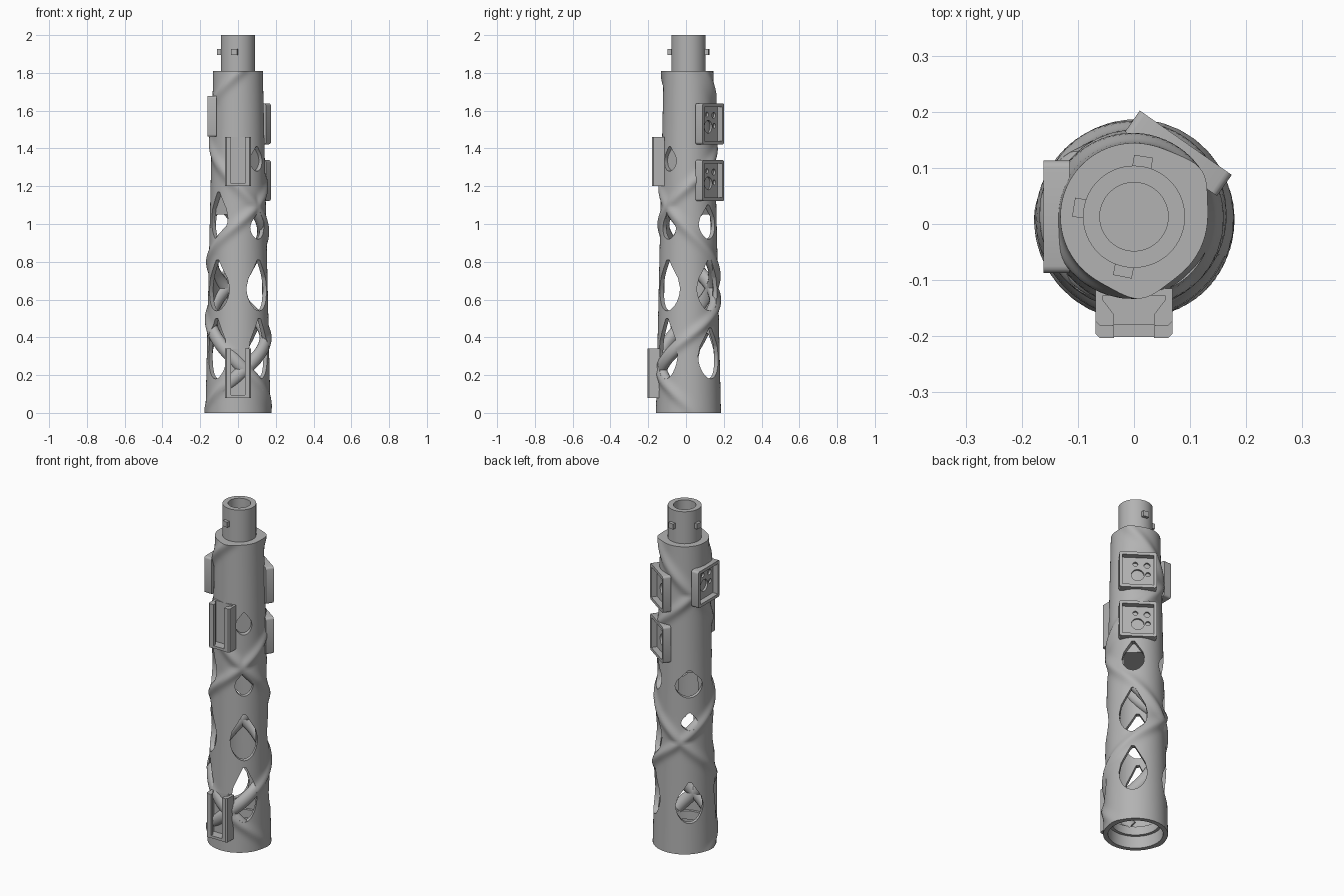
import bpy, bmesh, math
from mathutils import Matrix, Vector

if "Cube" in bpy.data.objects:
    bpy.data.objects.remove(bpy.data.objects["Cube"])

grey = bpy.data.materials.new("plain grey")
grey.use_nodes = True
grey.diffuse_color = (0.45, 0.45, 0.45, 1)
grey.node_tree.nodes["Principled BSDF"].inputs["Base Color"].default_value = (0.45, 0.45, 0.45, 1)

AXIS = Vector((0, 0.013, 0))
TOP, CEILING, WALL = 1.81, 1.05, 0.026


def finish(name, bm):
    """Turn a bmesh into a named, shaded object."""
    bmesh.ops.recalc_face_normals(bm, faces=bm.faces)
    mesh = bpy.data.meshes.new(name)
    bm.to_mesh(mesh)
    bm.free()
    mesh.materials.append(grey)
    ob = bpy.data.objects.new(name, mesh)
    bpy.context.collection.objects.link(ob)
    return ob


def shade(ob):
    bpy.ops.object.select_all(action="DESELECT")
    ob.select_set(True)
    bpy.context.view_layer.objects.active = ob
    bpy.ops.object.shade_smooth_by_angle(angle=math.radians(35))


def cut(ob, cutter):
    """Subtract the cutter, then discard it."""
    mod = ob.modifiers.new("cut", "BOOLEAN")
    mod.object, mod.solver, mod.use_self = cutter, "EXACT", True
    bpy.ops.object.select_all(action="DESELECT")
    ob.select_set(True)
    bpy.context.view_layer.objects.active = ob
    bpy.ops.object.modifier_apply(modifier="cut")
    bpy.data.objects.remove(cutter)


def facing(az, z=0):
    """Local x runs along the surface, y outward, z up."""
    return (Matrix.Translation(AXIS + Vector((0, 0, z)))
            @ Matrix.Rotation(math.radians(az - 90), 4, "Z"))


def add_box(bm, mat, x, y, z):
    """Box from three (low, high) ranges."""
    size = [b - a for a, b in (x, y, z)]
    mid = [(a + b) / 2 for a, b in (x, y, z)]
    bmesh.ops.create_cube(bm, size=1, matrix=mat @ Matrix.Translation(mid) @ Matrix.Diagonal((*size, 1)))


def add_prism(bm, points, offset):
    """Extrude a polygon by an offset vector."""
    a = [bm.verts.new(p) for p in points]
    b = [bm.verts.new(Vector(p) + offset) for p in points]
    bm.faces.new(a)
    bm.faces.new(b[::-1])
    for i in range(len(a)):
        j = (i + 1) % len(a)
        bm.faces.new((a[i], a[j], b[j], b[i]))


def add_rings(bm, rings, closed=False):
    """Skin consecutive rings of points."""
    rows = [[bm.verts.new(p) for p in ring] for ring in rings]
    pairs = list(zip(rows, rows[1:])) + ([(rows[-1], rows[0])] if closed else [])
    for lo, hi in pairs:
        for i in range(len(lo)):
            j = (i + 1) % len(lo)
            bm.faces.new((lo[i], lo[j], hi[j], hi[i]))
    if not closed:
        bm.faces.new(rows[0])
        bm.faces.new(rows[-1][::-1])


def ring(radius, z, n=96):
    out = []
    for i in range(n):
        a = 2 * math.pi * i / n
        r = radius(a, z) if callable(radius) else radius
        out.append(AXIS + Vector((r * math.cos(a), r * math.sin(a), z)))
    return out


# Tapered body with two opposing spiral ridges
def taper(z):
    return 0.172 - 0.0225 * z


SPIRALS = {"rising_right": lambda z: math.radians(450 * (z - 0.4)),
           "rising_left": lambda z: math.radians(225 - 385 * (z - 0.38))}


def skin(a, z):
    bump = 0
    for spiral in SPIRALS.values():
        d = (a - spiral(z) + math.pi) % (2 * math.pi) - math.pi
        bump = max(bump, math.exp(-(d * taper(z) * 0.65 / 0.026) ** 2))
    return taper(z) + 0.015 * bump * min(1, 0.4 + z * 4)


bm = bmesh.new()
steps = 140
rings = [ring(taper(CEILING) - WALL, CEILING), ring(taper(0) - WALL, 0)]
rings += [ring(skin, TOP * i / steps) for i in range(steps + 1)]
add_rings(bm, rings)
body = finish("spiral_body", bm)

# Pointed openings: azimuth, bottom, tip, half width
OPENINGS = [(-45, .18, .50, .07), (-135, .18, .50, .07), (45, .18, .45, .075), (135, .18, .42, .075),
            (-45, .54, .81, .075), (-135, .54, .81, .075), (45, .54, .81, .075), (135, .73, .83, .045),
            (-45, .92, 1.06, .05), (-135, .92, 1.17, .06), (45, .92, 1.1, .06), (135, .92, 1.08, .075),
            (-45, 1.28, 1.41, .045)]
bm = bmesh.new()
for az, low, tip, w in OPENINGS:
    mat = facing(az)
    mid = low + (tip - low) * 0.45
    outline = [(w * math.cos(t), mid + (mid - low) * math.sin(t))
               for t in (math.pi * (1 + i / 14) for i in range(15))]
    outline += [(w * .85, mid + (tip - mid) * .35), (w * .12, tip), (-w * .12, tip), (-w * .85, mid + (tip - mid) * .35)]
    add_prism(bm, [mat @ Vector((x, 0.112, z)) for x, z in outline], mat.to_3x3() @ Vector((0, 0.12, 0)))
cut(body, finish("opening_cutter", bm))

# Seats for the trays and clips
TRAYS = [("left_upper_tray", 55, 1.53), ("left_lower_tray", 55, 1.23), ("right_tray", 180, 1.57)]
CLIPS = [("lower_clip", 0.08, 0.216), ("upper_clip", 1.20, 0.194)]
bm = bmesh.new()
for name, az, z in TRAYS:
    add_box(bm, facing(az, z), (-.098, .098), (.116, .25), (-.106, .106))
for name, z, front in CLIPS:
    add_box(bm, facing(-90, z), (-.066, .066), (front - .064, .3), (.003, .257))
cut(body, finish("seat_cutter", bm))
shade(body)

# Round strands that carry the ridges across the openings
for name, spiral in SPIRALS.items():
    centres = []
    for i in range(101):
        z = 0.13 + 1.02 * i / 100
        r, a = taper(z) - 0.018, spiral(z)
        centres.append(AXIS + Vector((r * math.cos(a), r * math.sin(a), z)))
    bm = bmesh.new()
    rings = []
    for i, p in enumerate(centres):
        along = (centres[min(i + 1, 100)] - centres[max(i - 1, 0)]).normalized()
        out = Vector((p.x, p.y - AXIS.y, 0)).normalized()
        side = along.cross(out).normalized()
        rings.append([p + out * 0.031 * math.cos(t) + side * 0.036 * math.sin(t)
                      for t in (2 * math.pi * k / 16 for k in range(16))])
    add_rings(bm, rings)
    shade(finish("strand_" + name, bm))

# Open trays with a drilled floor
for name, az, z in TRAYS:
    mat = facing(az, z)
    bm = bmesh.new()
    add_box(bm, mat, (-.1, .1), (.115, .161), (-.108, .108))
    outward = mat.to_3x3() @ Vector((0, 1, 0))
    rim = [e for e in bm.edges if abs((e.verts[0].co - e.verts[1].co).normalized().dot(outward)) > .9]
    bmesh.ops.bevel(bm, geom=rim, offset=.012, segments=3, affect="EDGES", profile=.5)
    tray = finish(name, bm)
    bm = bmesh.new()
    add_box(bm, mat, (-.083, .083), (.128, .2), (-.09, .09))
    cut(tray, finish("pocket_cutter", bm))
    bm = bmesh.new()
    for x, h, r in ((0, -.015, .034), (-.05, .045, .016), (.012, .05, .013), (-.055, -.01, .013)):
        bmesh.ops.create_cone(bm, cap_ends=True, segments=24, radius1=r, radius2=r, depth=.1,
                              matrix=mat @ Matrix.Translation((x, .12, h)) @ Matrix.Rotation(math.pi / 2, 4, "X"))
    cut(tray, finish("drill_cutter", bm))
    shade(tray)

# Front clips with a dovetail slot closed at the foot
for name, z, front in CLIPS:
    mat = facing(-90, z)
    back = front - .066
    half = [(.036, front), (.036, front - .02), (.055, front - .045), (.055, front - .054)]
    outer = [(.069, back), (.069, front - .008), (.061, front)]
    section = outer + half
    section += [(-x, y) for x, y in reversed(section)]
    bm = bmesh.new()
    add_prism(bm, [mat @ Vector((x, y, 0)) for x, y in section], Vector((0, 0, .26)))
    add_box(bm, mat, (-.06, .06), (back, front - .002), (0, .015))
    shade(finish(name, bm))

# Hollow spigot at the top
bm = bmesh.new()
add_rings(bm, [ring(r, z, 64) for r, z in ((.091, 1.8), (.091, 2.0), (.061, 2.0), (.061, 1.8))], closed=True)
shade(finish("top_spigot", bm))

# Locking pins around the spigot
for name, az in (("back_pin", 81), ("right_pin", 171), ("front_pin", 259)):
    bm = bmesh.new()
    add_box(bm, facing(az, 1.91), (-.017, .017), (.085, .109), (-.016, .016))
    finish(name, bm)

# Stepped collar inside the open base
bm = bmesh.new()
add_rings(bm, [ring(r, z, 64) for r, z in ((.15, .07), (.15, .12), (.128, .12), (.128, .07))], closed=True)
shade(finish("base_collar", bm))
